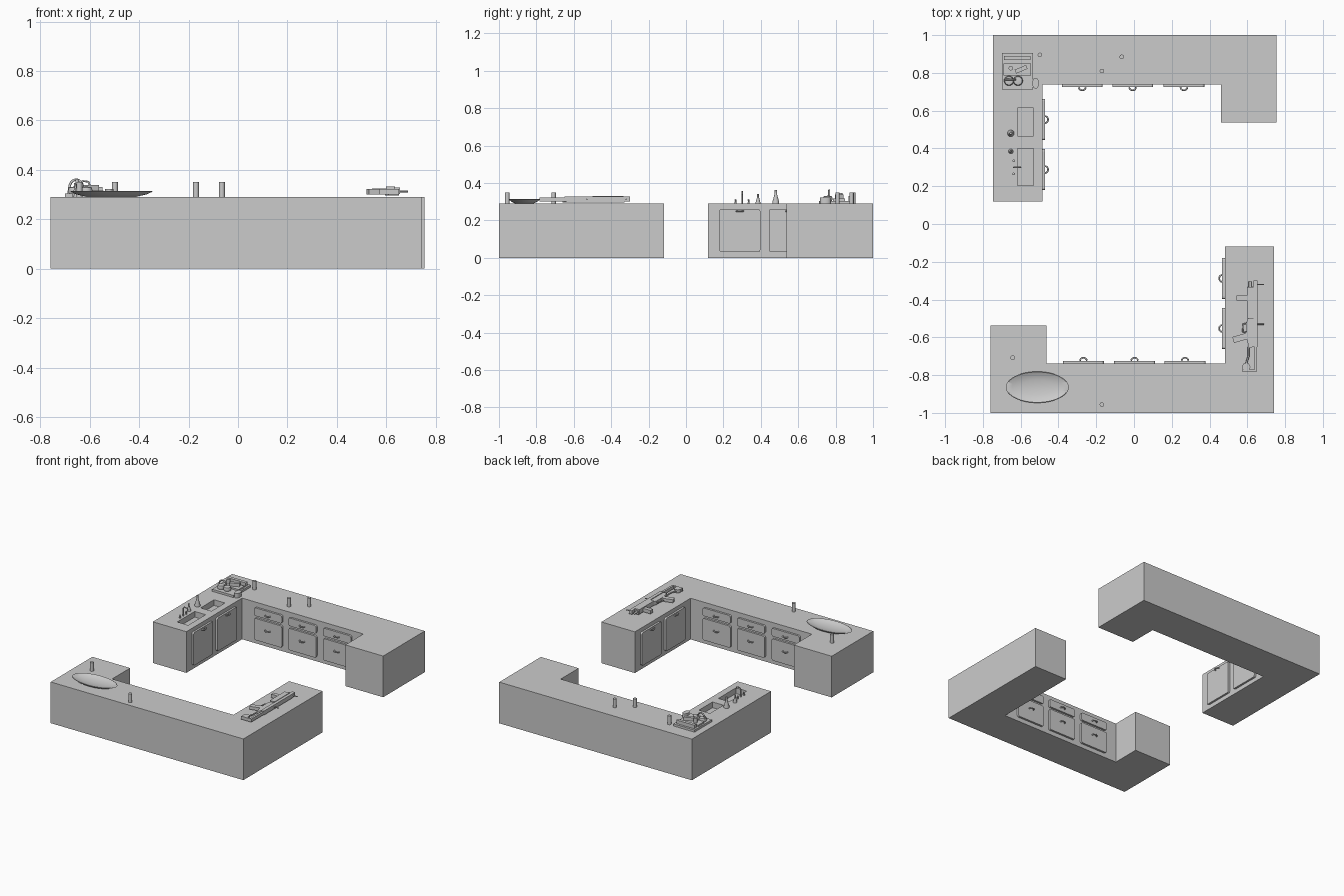
import bpy, bmesh, math
from mathutils import Matrix, Vector

if "Cube" in bpy.data.objects:
    bpy.data.objects.remove(bpy.data.objects["Cube"])

TOP = 0.29  # worktop height


def finish(bm, name, M=Matrix.Identity(4), smooth=False):
    bmesh.ops.recalc_face_normals(bm, faces=bm.faces)
    me = bpy.data.meshes.new(name)
    bm.to_mesh(me)
    bm.free()
    ob = bpy.data.objects.new(name, me)
    bpy.context.collection.objects.link(ob)
    me.transform(M)
    if smooth:
        bpy.ops.object.select_all(action='DESELECT')
        ob.select_set(True)
        bpy.context.view_layer.objects.active = ob
        bpy.ops.object.shade_smooth_by_angle(angle=math.radians(40))
    return ob


def prism(name, pts, z0, z1, M=Matrix.Identity(4)):
    bm = bmesh.new()
    f = bm.faces.new([bm.verts.new((x, y, z0)) for x, y in pts])
    g = bmesh.ops.extrude_face_region(bm, geom=[f])
    for v in g['geom']:
        if isinstance(v, bmesh.types.BMVert):
            v.co.z = z1
    return finish(bm, name, M)


def box(name, x0, x1, y0, y1, z0, z1, rot=0):
    c = Vector(((x0 + x1) / 2, (y0 + y1) / 2, (z0 + z1) / 2))
    bm = bmesh.new()
    bmesh.ops.create_cube(bm, size=1)
    M = Matrix.Translation(c) @ Matrix.Rotation(rot, 4, 'Z')
    return finish(bm, name, M @ Matrix.Diagonal((x1 - x0, y1 - y0, z1 - z0, 1)))


def lathe(name, prof, loc, seg=20, scale=(1, 1), M=Matrix.Identity(4)):
    bm = bmesh.new()
    vs = [bm.verts.new((r, 0, z)) for r, z in prof]
    es = [bm.edges.new(p) for p in zip(vs, vs[1:])]
    bmesh.ops.spin(bm, geom=vs + es, cent=(0, 0, 0), axis=(0, 0, 1),
                   angle=2 * math.pi, steps=seg)
    bmesh.ops.remove_doubles(bm, verts=bm.verts, dist=1e-5)
    S = Matrix.Diagonal((scale[0], scale[1], 1, 1))
    return finish(bm, name, Matrix.Translation(loc) @ M @ S, True)


def tube(name, pts, r, M=Matrix.Identity(4), res=2):
    cu = bpy.data.curves.new(name, 'CURVE')
    cu.dimensions, cu.bevel_depth, cu.bevel_resolution = '3D', r, res
    cu.use_fill_caps = True
    sp = cu.splines.new('POLY')
    sp.points.add(len(pts) - 1)
    for p, co in zip(sp.points, pts):
        p.co = (*co, 1)
    ob = bpy.data.objects.new(name, cu)
    bpy.context.collection.objects.link(ob)
    ob.matrix_world = M
    return ob


def panel(name, w, z0, z1, handle_z, M):
    # rounded slab facing local -y with an arched pull
    h = z1 - z0
    bm = bmesh.new()
    bmesh.ops.create_cube(bm, size=1, matrix=Matrix.Translation((0, -0.005, z0 + h / 2))
                          @ Matrix.Diagonal((w, 0.018, h, 1)))
    es = [e for e in bm.edges if abs(e.verts[0].co.y - e.verts[1].co.y) > 0.01]
    bmesh.ops.bevel(bm, geom=es, offset=0.012, segments=3, profile=0.5, affect='EDGES')
    finish(bm, name, M)
    arc = [(0.018 * math.cos(a), -0.014 - 0.016 * math.sin(a), handle_z)
           for a in [math.pi * i / 8 for i in range(9)]]
    tube(name + "_handle", arc, 0.0045, M)


# two counters, the front one turned half round
outline = [(-0.746, 0.118), (-0.485, 0.118), (-0.485, 0.738), (0.46, 0.738),
           (0.46, 0.537), (0.755, 0.537), (0.755, 1.0), (-0.746, 1.0)]
counters = []
for tag, B in (("back", Matrix.Identity(4)),
               ("front", Matrix.Translation((-0.004, 0, 0)) @ Matrix.Rotation(math.pi, 4, 'Z'))):
    counters.append(prism(tag + "_counter", outline, 0, TOP, B))
    for i, x in enumerate((-0.274, -0.007, 0.264)):
        M = B @ Matrix.Translation((x, 0.738, 0))
        panel(f"{tag}_drawer_{i}", 0.216, 0.2, 0.257, 0.225, M)
        panel(f"{tag}_cupboard_{i}", 0.216, 0.03, 0.183, 0.12, M)
    for i, y in enumerate((0.288, 0.553)):
        M = B @ Matrix.Translation((-0.485, y, 0)) @ Matrix.Rotation(math.pi / 2, 4, 'Z')
        panel(f"{tag}_tall_door_{i}", 0.218, 0.03, 0.262, 0.25, M)

# sink basins cut into the back counter
for y0, y1 in ((0.205, 0.4), (0.465, 0.615)):
    cut = box("basin_cutter", -0.617, -0.532, y0, y1, 0.25, 0.4)
    cut.hide_render = True
    cut.hide_set(True)
    cut.display_type = 'WIRE'
    m = counters[0].modifiers.new("basin", 'BOOLEAN')
    m.operation, m.object, m.solver = 'DIFFERENCE', cut, 'EXACT'

# faucet, taps and flasks
tube("faucet", [(-0.637, 0.3, TOP), (-0.637, 0.3, 0.345), (-0.628, 0.3, 0.355),
                (-0.605, 0.3, 0.352), (-0.6, 0.3, 0.338)], 0.004)
for y in (0.265, 0.335):
    lathe("tap", [(0, 0), (0.006, 0), (0.004, 0.015), (0.007, 0.02), (0, 0.024)],
          (-0.637, y, TOP), 10)
for y, r, h in ((0.48, 0.018, 0.074), (0.385, 0.013, 0.052)):
    lathe("flask", [(0, 0), (r, 0), (r, h * .12), (r * .35, h * .7), (r * .35, h), (0, h)],
          (-0.652, y, TOP))

# beakers
for x, y in ((-0.498, 0.895), (-0.17, 0.81), (-0.065, 0.885), (-0.642, -0.708), (-0.17, -0.956)):
    lathe("beaker", [(0, 0), (0.012, 0), (0.012, 0.06), (0, 0.06)], (x, y, TOP), 16)

# shallow oval dish
lathe("oval_dish", [(0, 0.001), (0.6, 0.001), (0.85, 0.011), (1, 0.022), (0.97, 0.024),
                    (0.8, 0.016), (0.5, 0.008), (0, 0.005)], (-0.512, -0.864, TOP), 48, (0.167, 0.083))

# instrument tray in the corner
box("tray_base", -0.7, -0.535, 0.712, 0.905, TOP, 0.305)
box("tray_rail", -0.688, -0.548, 0.868, 0.89, 0.305, 0.33)
box("tray_step", -0.69, -0.545, 0.785, 0.85, 0.305, 0.316)
lathe("tray_post", [(0, 0), (0.012, 0), (0.012, 0.042), (0, 0.042)], (-0.652, 0.825, 0.305), 14)
box("tray_block", -0.63, -0.565, 0.808, 0.83, 0.31, 0.338, 0.4)
for x in (-0.662, -0.614):
    lathe("tray_drum", [(0, 0), (0.022, 0), (0.026, 0.012), (0.022, 0.026), (0, 0.03)],
          (x, 0.758, 0.303), 16)
tube("tray_hose", [(-0.655 + 0.028 * math.cos(a), 0.765, 0.325 + 0.036 * math.sin(a))
                   for a in [math.pi * i / 8 for i in range(9)]], 0.005)
lathe("side_disc", [(0, 0), (0.018, 0), (0.018, 0.032), (0, 0.032)], (-0.521, 0.745, TOP),
      20, (1, 1.6))

# prop rifle lying flat on the front counter
prism("rifle_receiver", [(0.6, -0.33), (0.652, -0.33), (0.652, -0.64), (0.61, -0.66),
                         (0.595, -0.6), (0.595, -0.52), (0.603, -0.5)], 0.297, 0.323)
box("rifle_forend", 0.598, 0.635, -0.5, -0.335, 0.3, 0.332)
box("rifle_rail", 0.632, 0.655, -0.65, -0.3, 0.302, 0.328)
tube("rifle_barrel", [(0.615, -0.34, 0.313), (0.615, -0.305, 0.313)], 0.008)
box("rifle_foregrip", 0.542, 0.602, -0.405, -0.378, 0.3, 0.325)
prism("rifle_grip", [(0.6, -0.575), (0.6, -0.61), (0.53, -0.63), (0.52, -0.598)], 0.3, 0.322)
tube("rifle_trigger_guard", [(0.6, -0.575, 0.312), (0.575, -0.57, 0.312), (0.578, -0.53, 0.312),
                             (0.6, -0.525, 0.312)], 0.004)
box("rifle_stock_tube", 0.638, 0.652, -0.78, -0.63, 0.301, 0.323)
tube("rifle_stock_strut", [(0.606, -0.65, 0.31), (0.606, -0.7, 0.31), (0.592, -0.745, 0.31)], 0.005)
box("rifle_butt", 0.572, 0.645, -0.782, -0.77, 0.3, 0.322)
lathe("rifle_butt_knob", [(0, 0), (0.022, 0), (0.022, 0.022), (0, 0.022)], (0.594, -0.757, 0.3), 14)
for y in (-0.53, -0.32):
    tube("rifle_sight", [(0.65, y, 0.313), (0.688, y, 0.313)], 0.0035)
